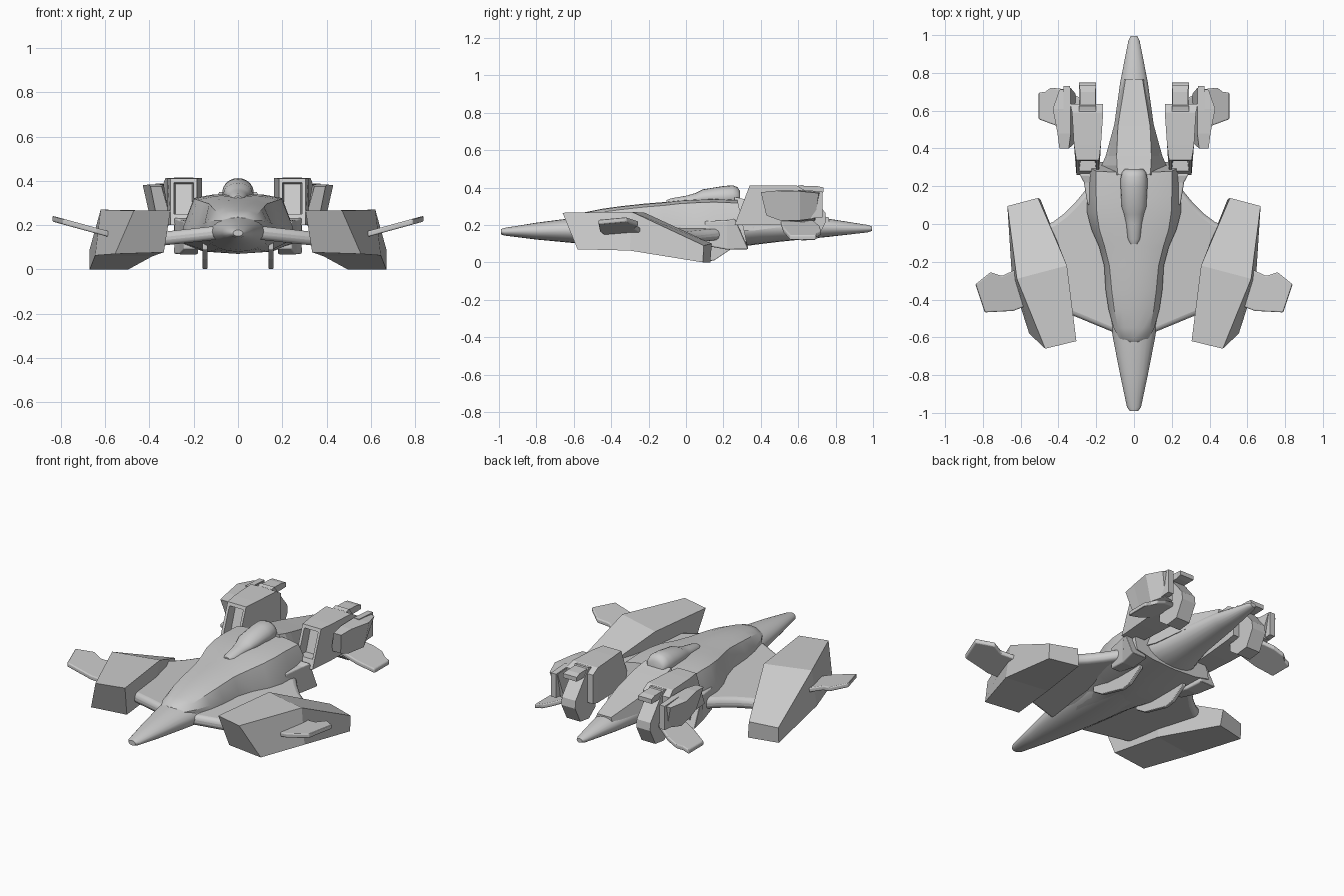
import bpy, bmesh, math


def loft(name, rings, mirror=False, smooth=None, bevel=0):
    """Skin a list of equal-length rings, cap both ends."""
    bm = bmesh.new()
    vr = [[bm.verts.new(p) for p in r] for r in rings]
    n = len(vr[0])
    for a, b in zip(vr, vr[1:]):
        for i in range(n):
            j = (i + 1) % n
            bm.faces.new((a[i], a[j], b[j], b[i]))
    bm.faces.new(vr[0])
    bm.faces.new(vr[-1])
    bmesh.ops.recalc_face_normals(bm, faces=bm.faces)
    me = bpy.data.meshes.new(name)
    bm.to_mesh(me)
    bm.free()
    ob = bpy.data.objects.new(name, me)
    bpy.context.collection.objects.link(ob)
    if bevel:
        m = ob.modifiers.new("bevel", 'BEVEL')
        m.width, m.segments, m.limit_method = bevel, 3, 'ANGLE'
    if mirror:
        ob.modifiers.new("mirror", 'MIRROR')
    if smooth:
        bpy.ops.object.select_all(action='DESELECT')
        ob.select_set(True)
        bpy.context.view_layer.objects.active = ob
        bpy.ops.object.shade_smooth_by_angle(angle=math.radians(smooth))
    return ob


def oval(y, w, z0, z1, n=20):
    c, h = (z0 + z1) / 2, (z1 - z0) / 2
    return [(w * math.cos(t), y, c + h * math.sin(t))
            for t in (2 * math.pi * i / n for i in range(n))]


def quad(x0, x1, zb, zt, yb, yt=None):
    """Four-cornered ring facing y; the top edge may lean to yt."""
    yt = yb if yt is None else yt
    return [(x0, yb, zb), (x1, yb, zb), (x1, yt, zt), (x0, yt, zt)]


def plate(name, outline, x_ref, z_ref, slope, thick, bevel, smooth=None):
    """Tilted plate from an xy outline, mirrored."""
    rings = [[(x, y, z_ref + slope * (x - x_ref) + s * thick / 2)
              for x, y in outline] for s in (-1, 1)]
    return loft(name, rings, True, smooth, bevel)


# long spindle from nose to tail
loft("fuselage_spindle", [oval(*s) for s in [
    (-.99, .022, .15, .178), (-.97, .037, .143, .184), (-.8, .073, .122, .212),
    (-.6, .112, .103, .238), (-.45, .135, .09, .25), (-.3, .152, .08, .25),
    (0, .19, .07, .25), (.3, .165, .085, .26), (.4, .135, .098, .262),
    (.5, .108, .11, .258), (.75, .073, .135, .235), (.97, .03, .16, .2),
    (.995, .018, .168, .192)]], smooth=40)


# faceted upper hull with waisted sides and leaning rear wall
def hull_ring(y, wt, wb, zt, zm, zb, lean=0):
    half = [(0, zt), (.6 * wt, zt - .003), (wt, zt - .018), (wb, zm + .07),
            (wb, zm), (.6 * wb, zb + .01), (0, zb)]
    pts = half + [(-x, z) for x, z in half[-2:0:-1]]
    return [(x, y + lean * (zt - z), z) for x, z in pts]


loft("main_hull", [hull_ring(*s) for s in [
    (-.625, .035, .045, .236, .15, .14), (-.605, .06, .078, .25, .15, .125),
    (-.55, .084, .108, .266, .15, .11), (-.45, .105, .135, .286, .145, .1),
    (-.35, .118, .15, .3, .14, .09), (-.22, .13, .158, .314, .135, .08),
    (-.12, .155, .185, .322, .13, .075), (-.03, .183, .225, .332, .125, .07),
    (.06, .197, .248, .337, .12, .07), (.15, .2, .25, .34, .115, .07),
    (.275, .2, .25, .335, .11, .075, .22)]], smooth=32)

# canopy dome on the spine
loft("canopy", [oval(*s) for s in [
    (-.105, .022, .29, .332), (-.08, .035, .29, .342), (0, .042, .3, .356),
    (.05, .052, .3, .37), (.09, .065, .3, .39), (.2, .071, .29, .408),
    (.25, .07, .29, .412), (.275, .062, .3, .402), (.29, .05, .31, .38)]], smooth=50)


# raised deck over the tail
def deck_ring(y, wt, wb, zt, zb):
    return [(-wb, y, zb), (wb, y, zb), (wt, y, zt), (-wt, y, zt)]


loft("tail_deck", [deck_ring(*s) for s in [
    (.26, .085, .155, .35, .19), (.31, .09, .172, .338, .17), (.36, .092, .15, .328, .17),
    (.52, .085, .106, .292, .19), (.765, .045, .062, .24, .19)]])

# inner wings under the hull
plate("wing", [(.08, -.585), (.31, -.49), (.52, -.4), (.52, -.02), (.43, .01),
               (.37, .055), (.31, .115), (.24, .2), (.08, .2)],
      .1, .165, -.11, .062, .024, 40)

# big side pods: front, middle and rear stations
loft("side_pod", [
    [(.335, -.56, .077), (.555, -.58, .07), (.47, -.66, .265), (.305, -.62, .265)],
    [(.385, -.26, .06), (.645, -.30, .063), (.62, -.29, .27), (.355, -.22, .265)],
    [(.495, .13, 0), (.67, .09, 0), (.67, .095, .09), (.508, .138, .1)]], True)

# outer fins rising from the pods
plate("pod_fin", [(.56, -.43), (.6, -.23), (.635, -.245), (.7, -.275), (.76, -.255),
                  (.84, -.32), (.79, -.468), (.64, -.46)], .55, .15, .275, .026, .007)

# belly skids
loft("belly_skid", [quad(.138, .16, zb, .13, y) for y, zb in
                    [(-.15, .09), (-.08, .045), (.09, .002), (.15, .01), (.24, .07)]],
     True, bevel=.004)

# rear shoulders that carry the boosters
loft("shoulder", [quad(.18, .245, .09, .22, .1), quad(.18, .265, .068, .225, .22),
                  quad(.19, .29, .07, .235, .335, .262)], True, bevel=.008)

# boosters with recessed slanted intake
loft("booster", [
    quad(.207, .283, .25, .385, .34, .385), quad(.2, .29, .25, .392, .281, .334),
    quad(.185, .305, .2, .41, .26, .34), quad(.175, .318, .2, .412, .42),
    quad(.163, .328, .205, .412, .59), quad(.163, .338, .215, .385, .635)], True)

# strip and nozzle block at the back of each booster
side = [(.58, .405), (.625, .415), (.745, .265), (.75, .22), (.70, .125),
        (.62, .115), (.56, .16), (.56, .25)]
loft("booster_nozzle", [[(x, y, z) for y, z in side] for x in (.2, .29)], True)
loft("booster_cap", [quad(.205, .285, .37, .41, .6), quad(.205, .285, .37, .408, .7),
                     quad(.2, .29, .375, .4, .735)], True)

# blocks on the outer flanks of the boosters
loft("flank_block", [
    [(.31, .43, .25), (.37, .43, .25), (.395, .40, .375), (.345, .40, .375)],
    [(.31, .5, .225), (.375, .5, .225), (.405, .48, .383), (.335, .48, .383)],
    [(.31, .61, .215), (.395, .61, .225), (.43, .61, .38), (.335, .61, .385)],
    [(.31, .69, .225), (.36, .69, .235), (.395, .71, .37), (.335, .72, .375)]], True)
loft("flank_rib", [quad(.338, .372, .23, .387, .6), quad(.338, .372, .24, .38, .73)], True)

# drooping rear fins
plate("rear_fin", [(.27, .5), (.41, .52), (.505, .555), (.505, .695), (.47, .7),
                   (.44, .722), (.38, .715), (.27, .66)], .33, .205, -.42, .026, .007)
